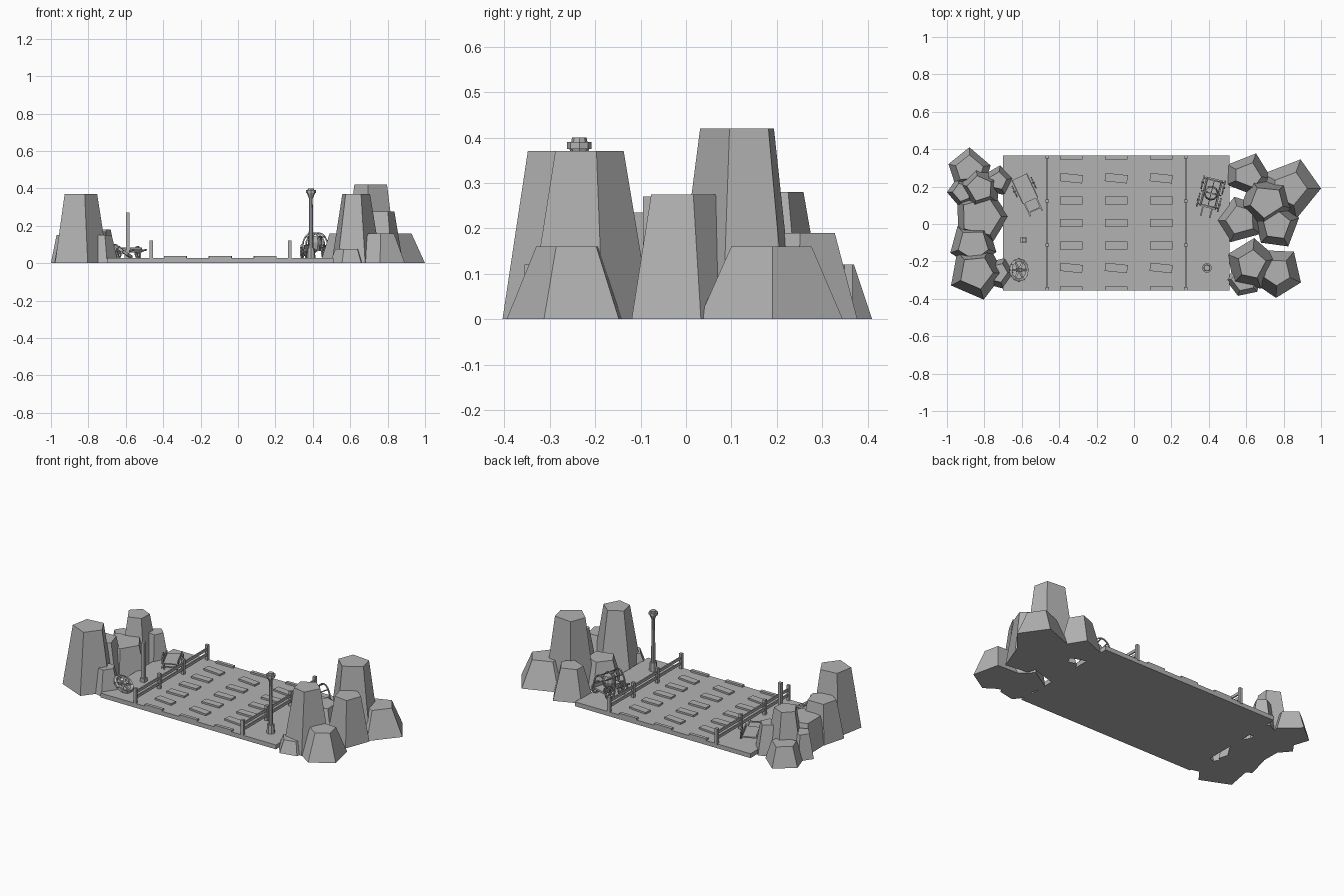
import bpy, bmesh, math, random
from mathutils import Matrix, Vector

random.seed(7)

cube = bpy.data.objects.get("Cube")
if cube:
    bpy.data.objects.remove(cube, do_unlink=True)

GREY = (0.45, 0.45, 0.45, 1)
stone = bpy.data.materials.new("plain grey")
stone.use_nodes = True
stone.diffuse_color = GREY
stone.node_tree.nodes["Principled BSDF"].inputs["Base Color"].default_value = GREY


def finish(name, bm, matrix=Matrix()):
    bmesh.ops.recalc_face_normals(bm, faces=bm.faces)
    mesh = bpy.data.meshes.new(name)
    bm.to_mesh(mesh)
    bm.free()
    mesh.materials.append(stone)
    obj = bpy.data.objects.new(name, mesh)
    obj.matrix_world = matrix
    bpy.context.collection.objects.link(obj)


def box(bm, center, size, turn=0):
    m = Matrix.Translation(center) @ Matrix.Rotation(math.radians(turn), 4, 'Z')
    bmesh.ops.create_cube(bm, size=1, matrix=m @ Matrix.Diagonal((*size, 1)))


def bar(bm, start, end, thick):
    start, end = Vector(start), Vector(end)
    way = end - start
    m = Matrix.Translation((start + end) / 2) @ way.to_track_quat('Z', 'Y').to_matrix().to_4x4()
    bmesh.ops.create_cube(bm, size=1, matrix=m @ Matrix.Diagonal((thick, thick, way.length, 1)))


def frustum(bm, x, y, z, height, low, high, sides):
    bmesh.ops.create_cone(bm, cap_ends=True, segments=sides, radius1=low, radius2=high,
                          depth=height, matrix=Matrix.Translation((x, y, z + height / 2)))


def wheel(bm, radius, matrix, thick=0.01, spokes=6):
    # rim made of straight segments, with spokes and a hub
    n = spokes * 2
    rim = [matrix @ Vector((radius * math.cos(math.tau * i / n),
                            radius * math.sin(math.tau * i / n), 0)) for i in range(n)]
    for i in range(n):
        bar(bm, rim[i - 1], rim[i], thick)
    for i in range(spokes // 2):
        bar(bm, rim[2 * i], rim[2 * i + spokes], thick * 0.7)
    bar(bm, matrix @ Vector((0, 0, -thick)), matrix @ Vector((0, 0, thick)), radius * 0.35)


def rock(name, x, y, low, high, height, angle):
    # five-sided tapering boulder with uneven corners
    bm = bmesh.new()
    rings = []
    angles = [math.radians(angle + 72 * i) + (random.uniform(-0.2, 0.2) if i else 0) for i in range(5)]
    for radius, z in ((low, 0), (high, height)):
        rings.append([bm.verts.new((x + radius * math.cos(a), y + radius * math.sin(a), z))
                      for a in angles])
    bm.faces.new(rings[0][::-1])
    bm.faces.new(rings[1])
    for i in range(5):
        bm.faces.new((rings[0][i - 1], rings[0][i], rings[1][i], rings[1][i - 1]))
    finish(name, bm)


# Rocks at the left end of the road (+x)
rock("left_rock_tall", 0.71, 0.12, 0.145, 0.09, 0.42, 125)
rock("left_rock_front_tall", 0.63, -0.215, 0.14, 0.078, 0.37, 85)
rock("left_rock_middle", 0.765, -0.01, 0.125, 0.076, 0.275, 20)
rock("left_rock_outer", 0.835, 0.19, 0.165, 0.092, 0.16, 0)
rock("left_rock_front_low", 0.765, -0.255, 0.14, 0.075, 0.16, 50)
rock("left_rock_back_low", 0.61, 0.26, 0.125, 0.072, 0.19, 70)
rock("left_rock_front_small", 0.59, -0.29, 0.1, 0.07, 0.075, 250)
rock("left_rock_inner", 0.57, 0.02, 0.13, 0.08, 0.16, 180)

# Rocks at the right end of the road (-x)
rock("right_rock_tall", -0.845, -0.26, 0.15, 0.092, 0.37, 286)
rock("right_rock_behind_tall", -0.86, -0.11, 0.13, 0.085, 0.235, 200)
rock("right_rock_back_tall", -0.825, 0.19, 0.12, 0.07, 0.28, 30)
rock("right_rock_middle", -0.82, 0.04, 0.15, 0.11, 0.17, 0)
rock("right_rock_back_low", -0.88, 0.295, 0.115, 0.075, 0.12, 90)
rock("right_rock_inner", -0.73, 0.23, 0.085, 0.05, 0.18, 10)
rock("right_rock_front_small", -0.73, -0.26, 0.09, 0.055, 0.15, 0)
rock("right_rock_outer", -0.92, 0.17, 0.08, 0.05, 0.15, 180)

# Ground slab
bm = bmesh.new()
box(bm, (-0.095, 0.005, 0.0135), (1.21, 0.72, 0.027))
finish("ground_slab", bm)

# Planks in three lanes, trimmed at the slab edges
bm = bmesh.new()
for x in (-0.335, -0.095, 0.145):
    for row in range(-2, 3):
        box(bm, (x, 0.005 + 0.12 * row, 0.03), (0.12, 0.044, 0.016), -6 if abs(row) == 2 else 0)
    for side in (-1, 1):
        box(bm, (x, 0.005 + 0.35 * side, 0.03), (0.12, 0.02, 0.016))
finish("planks", bm)

# Two fences with posts and double rails
for name, x in (("right_fence", -0.463), ("left_fence", 0.277)):
    bm = bmesh.new()
    for i in range(4):
        box(bm, (x, -0.347 + 0.235 * i, 0.07), (0.018, 0.018, 0.1))
    for z in (0.06, 0.092):
        box(bm, (x, 0.005, z), (0.008, 0.7, 0.017))
    finish(name, bm)

# Lamp post
bm = bmesh.new()
lamp = (0.39, -0.235)
frustum(bm, *lamp, 0.02, 0.06, 0.025, 0.02, 8)
frustum(bm, *lamp, 0.08, 0.28, 0.013, 0.009, 8)
frustum(bm, *lamp, 0.345, 0.03, 0.01, 0.022, 8)
frustum(bm, *lamp, 0.375, 0.015, 0.027, 0.027, 8)
frustum(bm, *lamp, 0.39, 0.01, 0.018, 0.016, 8)
finish("lamp_post", bm)

# Single wooden post
bm = bmesh.new()
box(bm, (-0.59, -0.085, 0.145), (0.02, 0.02, 0.25))
box(bm, (-0.59, -0.085, 0.035), (0.032, 0.032, 0.03))
finish("wooden_post", bm)

# Loose wheel leaning against the rocks
bm = bmesh.new()
wheel(bm, 0.055, Matrix.Rotation(math.radians(36), 4, 'Y'), 0.015)
finish("loose_wheel", bm, Matrix.Translation((-0.615, -0.246, 0.064)))

# Hand cart with raised sides and two handles
bm = bmesh.new()
box(bm, (0, 0.02, 0.035), (0.09, 0.14, 0.008))
for s in (-1, 1):
    box(bm, (0.043 * s, 0.02, 0.047), (0.006, 0.14, 0.02))
    bar(bm, (0.035 * s, -0.04, 0.035), (0.035 * s, -0.125, 0.045), 0.008)
    bar(bm, (0.035 * s, -0.045, 0.035), (0.035 * s, -0.045, 0), 0.008)
    wheel(bm, 0.03, Matrix.Translation((0.056 * s, 0.03, 0.032)) @ Matrix.Rotation(math.pi / 2, 4, 'Y'), 0.007)
bar(bm, (-0.04, -0.105, 0.043), (0.04, -0.105, 0.043), 0.007)
finish("hand_cart", bm, Matrix.Translation((-0.575, 0.17, 0.027)) @ Matrix.Rotation(math.radians(25), 4, 'Z'))

# Wagon with bed, wheels, hoops and a barrel
place = Matrix.Translation((0.41, 0.155, 0.027)) @ Matrix.Rotation(math.radians(-14), 4, 'Z')
bm = bmesh.new()
box(bm, (0, 0.01, 0.043), (0.085, 0.16, 0.01))
for s in (-1, 1):
    box(bm, (0.043 * s, 0.01, 0.058), (0.006, 0.16, 0.026))
    bar(bm, (0.025 * s, -0.06, 0.04), (0.025 * s, -0.12, 0.03), 0.008)
    for y in (-0.04, 0.055):
        wheel(bm, 0.034, Matrix.Translation((0.058 * s, y, 0.037)) @ Matrix.Rotation(math.pi / 2, 4, 'Y'), 0.008)
finish("wagon", bm, place)

bm = bmesh.new()
hoop = [(0.052 * math.cos(math.pi * i / 8), 0.06 + 0.075 * math.sin(math.pi * i / 8)) for i in range(9)]
for y in (-0.06, 0.01, 0.08):
    for (x, z), (u, w) in zip(hoop, hoop[1:]):
        bar(bm, (x, y, z), (u, y, w), 0.007)
for x, z in hoop[2:7:2]:
    bar(bm, (x, -0.06, z), (x, 0.08, z), 0.005)
finish("wagon_hoops", bm, place)

bm = bmesh.new()
frustum(bm, 0, 0.01, 0.048, 0.035, 0.032, 0.04, 10)
frustum(bm, 0, 0.01, 0.083, 0.035, 0.04, 0.032, 10)
finish("wagon_barrel", bm, place)
